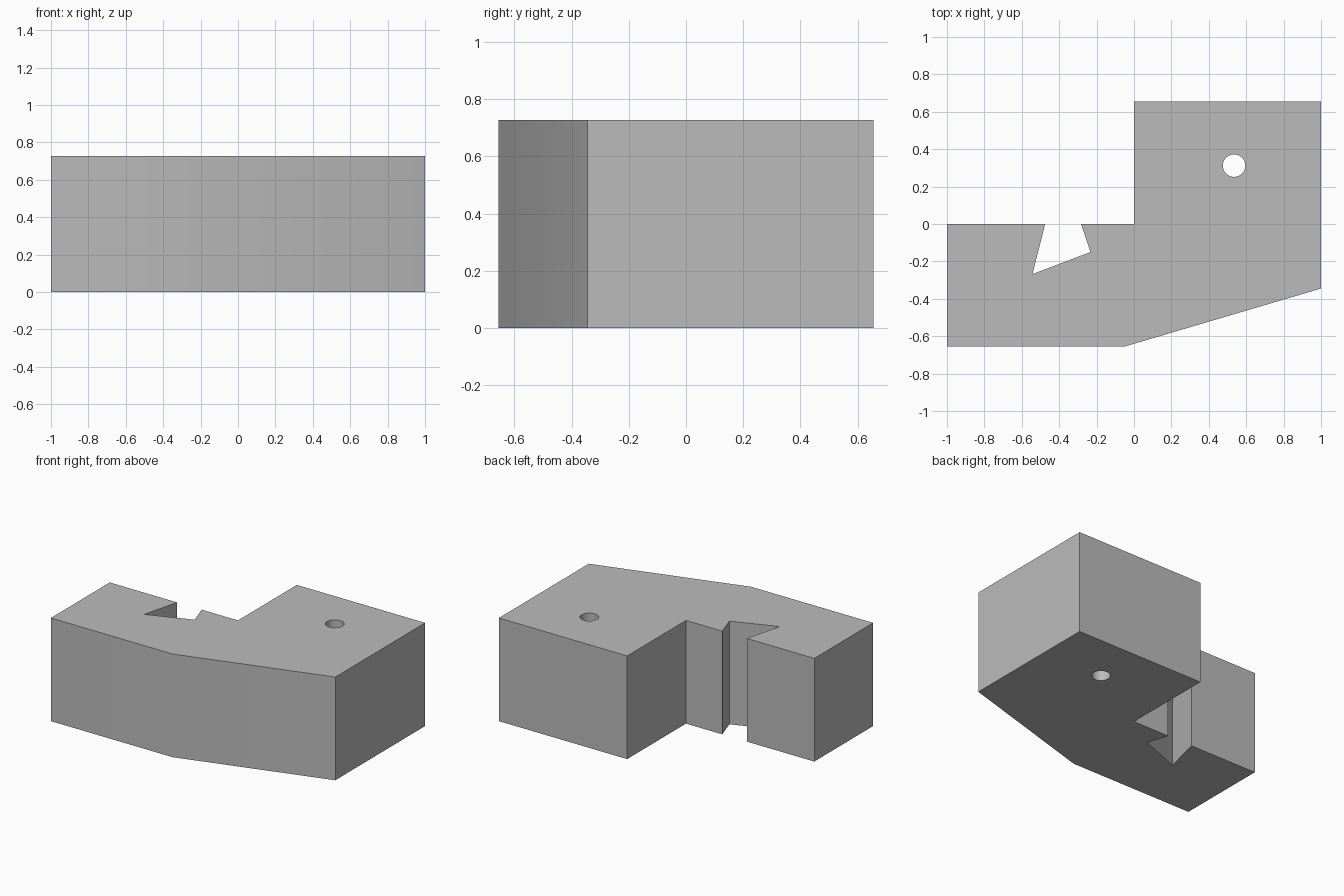
import bpy
import bmesh
import math

HEIGHT = 0.727

default = bpy.data.objects.get("Cube")
if default:
    bpy.data.objects.remove(default, do_unlink=True)

grey = bpy.data.materials.new("plain grey")
grey.use_nodes = True
colour = (0.5, 0.5, 0.5, 1)
grey.diffuse_color = colour
grey.node_tree.nodes["Principled BSDF"].inputs["Base Color"].default_value = colour


def extrude_profile(name, points, z0, z1):
    """Make a closed prism from a counter-clockwise outline."""
    bm = bmesh.new()
    face = bm.faces.new([bm.verts.new((x, y, z0)) for x, y in points])
    result = bmesh.ops.extrude_face_region(bm, geom=[face], use_keep_orig=True)
    top = [g for g in result["geom"] if isinstance(g, bmesh.types.BMVert)]
    bmesh.ops.translate(bm, verts=top, vec=(0, 0, z1 - z0))
    bmesh.ops.recalc_face_normals(bm, faces=bm.faces)
    mesh = bpy.data.meshes.new(name)
    bm.to_mesh(mesh)
    bm.free()
    mesh.materials.append(grey)
    obj = bpy.data.objects.new(name, mesh)
    bpy.context.collection.objects.link(obj)
    return obj


# L-shaped block with a slanted front and a skewed dovetail notch
outline = [(-1, -0.655), (-0.05, -0.655), (1, -0.345), (1, 0.655), (0, 0.655),
           (0, 0), (-0.283, 0), (-0.233, -0.15), (-0.543, -0.268),
           (-0.475, 0), (-1, 0)]
block = extrude_profile("bracket_block", outline, 0, HEIGHT)

# Round hole straight through the raised arm
SIDES = 48
circle = [(0.535 + 0.06 * math.cos(math.tau * i / SIDES),
           0.312 + 0.06 * math.sin(math.tau * i / SIDES)) for i in range(SIDES)]
cutter = extrude_profile("hole_cutter", circle, -0.1, HEIGHT + 0.1)
cutter.hide_render = True

bore = block.modifiers.new("Through hole", 'BOOLEAN')
bore.operation = 'DIFFERENCE'
bore.solver = 'EXACT'
bore.object = cutter

bpy.ops.object.select_all(action='DESELECT')
block.select_set(True)
bpy.context.view_layer.objects.active = block
bpy.ops.object.modifier_apply(modifier=bore.name)
bpy.data.objects.remove(cutter, do_unlink=True)

# Soft shading over the shallow front bend and the bore, crisp elsewhere
bpy.ops.object.shade_smooth_by_angle(angle=math.radians(30))
